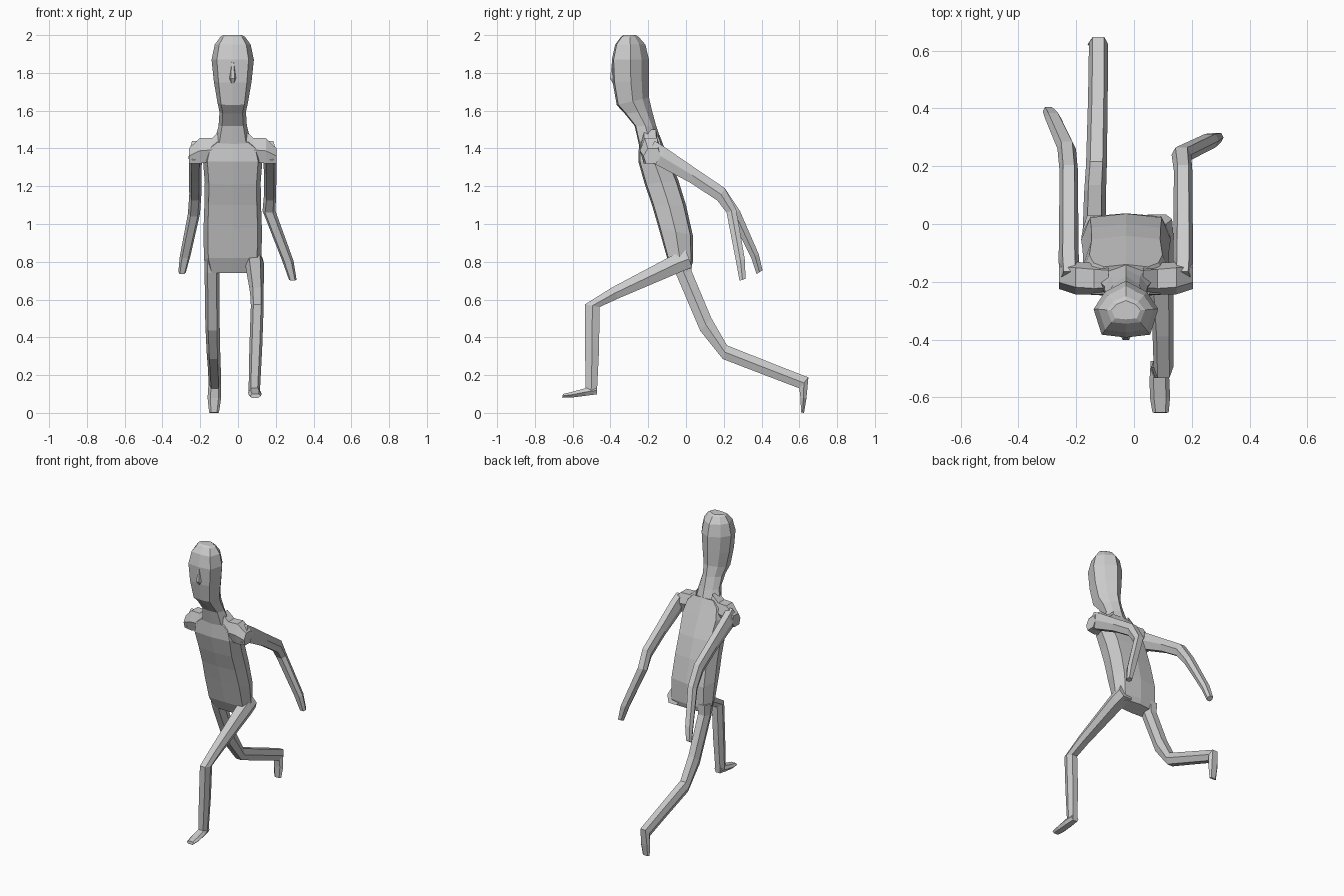
import bpy, bmesh
from mathutils import Vector

MID = -0.028  # body centre line in x

# Cross-sections: u across the width, v from front/lower edge (-1) to back/upper edge (+1)
LIMB = [(-.6, -1), (.6, -1), (1, 0), (.6, 1), (-.6, 1), (-1, 0)]
TRUNK = [(-.85, -.9), (0, -1), (.85, -.9), (1, 0), (.8, .85), (0, 1), (-.8, .85), (-1, 0)]
HEAD = [(-.75, -.9), (0, -1), (.75, -.9), (1, 0), (.65, .6), (0, 1), (-.65, .6), (-1, 0)]


def loft(name, shape, sections, across=(1, 0, 0)):
    """Skin rings given as (front y, front z, back y, back z, x, half width)."""
    bm = bmesh.new()
    rings = []
    for ay, az, by, bz, x, hw in sections:
        a, b = Vector((x, ay, az)), Vector((x, by, bz))
        rings.append([bm.verts.new((a + b) / 2 + (b - a) / 2 * v + Vector(across) * u * hw)
                      for u, v in shape])
    n = len(shape)
    for r, s in zip(rings, rings[1:]):
        for i in range(n):
            j = (i + 1) % n
            bm.faces.new((r[i], r[j], s[j], s[i]))
    bm.faces.new(rings[0])
    bm.faces.new(rings[-1])
    bmesh.ops.recalc_face_normals(bm, faces=bm.faces)
    me = bpy.data.meshes.new(name)
    bm.to_mesh(me)
    bm.free()
    ob = bpy.data.objects.new(name, me)
    bpy.context.collection.objects.link(ob)
    return ob


# Torso, leaning forward
loft("torso", TRUNK, [(ay, az, by, bz, MID, hw) for ay, az, by, bz, hw in [
    (-.06, .74, .025, .765, .13),
    (-.10, .82, .037, .80, .152),
    (-.145, .98, .036, .94, .155),
    (-.18, 1.10, 0, 1.10, .15),
    (-.218, 1.21, -.04, 1.23, .148),
    (-.252, 1.33, -.095, 1.36, .158),
    (-.25, 1.40, -.125, 1.43, .14),
    (-.25, 1.43, -.14, 1.47, .095)]])

# Neck and head
loft("head", HEAD, [(ay, az, by, bz, MID, hw) for ay, az, by, bz, hw in [
    (-.245, 1.40, -.135, 1.45, .10),
    (-.272, 1.52, -.158, 1.52, .075),
    (-.325, 1.585, -.18, 1.60, .07),
    (-.367, 1.63, -.196, 1.67, .082),
    (-.388, 1.75, -.196, 1.76, .10),
    (-.393, 1.87, -.196, 1.87, .112),
    (-.375, 1.95, -.215, 1.95, .095),
    (-.345, 1.99, -.25, 1.99, .066),
    (-.33, 2.0, -.265, 2.0, .05)]])

# Nose
loft("nose", LIMB, [
    (-.392, 1.86, -.37, 1.86, MID, .008),
    (-.402, 1.77, -.37, 1.77, MID, .018),
    (-.388, 1.745, -.37, 1.745, MID, .01)])

# Shoulders and arms; the forearms swing differently
forearms = {
    "left": [(.235, 1.04, .285, 1.07, .205, .032), (.345, .82, .385, .84, .252, .028),
             (.374, .735, .405, .755, .268, .02)],
    "right": [(.215, 1.06, .265, 1.08, .192, .034), (.265, .80, .312, .81, .292, .03),
              (.283, .70, .315, .71, .318, .02)]}
for side, s in (("left", -1), ("right", 1)):
    def place(rows):
        return [(*r[:4], MID + s * r[4], r[5]) for r in rows]
    loft(side + "_shoulder", LIMB, place([
        (-.19, 1.33, -.19, 1.50, .06, .05),
        (-.19, 1.33, -.19, 1.455, .11, .055),
        (-.19, 1.32, -.185, 1.455, .175, .056),
        (-.185, 1.32, -.175, 1.40, .232, .045)]), across=(0, 1, 0))
    loft(side + "_arm", LIMB, place([
        (-.225, 1.34, -.165, 1.44, .195, .034),
        (-.15, 1.31, -.11, 1.405, .198, .035),
        (.02, 1.22, .05, 1.295, .198, .033),
        (.165, 1.125, .205, 1.19, .198, .032)] + forearms[side]))

# Front leg: thigh forward, shin upright
loft("front_leg", LIMB, [
    (.0, .86, .033, .77, .08, .052),
    (-.06, .84, -.03, .745, .087, .05),
    (-.39, .665, -.36, .605, .10, .036),
    (-.534, .575, -.458, .56, .102, .034),
    (-.534, .34, -.46, .34, .094, .034),
    (-.532, .13, -.472, .098, .086, .03)])
loft("front_foot", LIMB, [
    (-.475, .14, -.475, .098, .086, .028),
    (-.535, .13, -.535, .09, .088, .034),
    (-.60, .112, -.60, .082, .09, .035),
    (-.652, .10, -.654, .08, .092, .028)])

# Back leg: trailing behind with the toe on the ground
loft("back_leg", LIMB, [
    (-.075, .82, .03, .82, -.137, .042),
    (-.055, .74, .03, .75, -.137, .04),
    (.075, .435, .135, .50, -.135, .038),
    (.195, .285, .217, .358, -.13, .036),
    (.43, .195, .445, .267, -.125, .034),
    (.60, .13, .648, .188, -.123, .033),
    (.606, .08, .638, .08, -.125, .036),
    (.609, .002, .625, 0, -.127, .026)])
